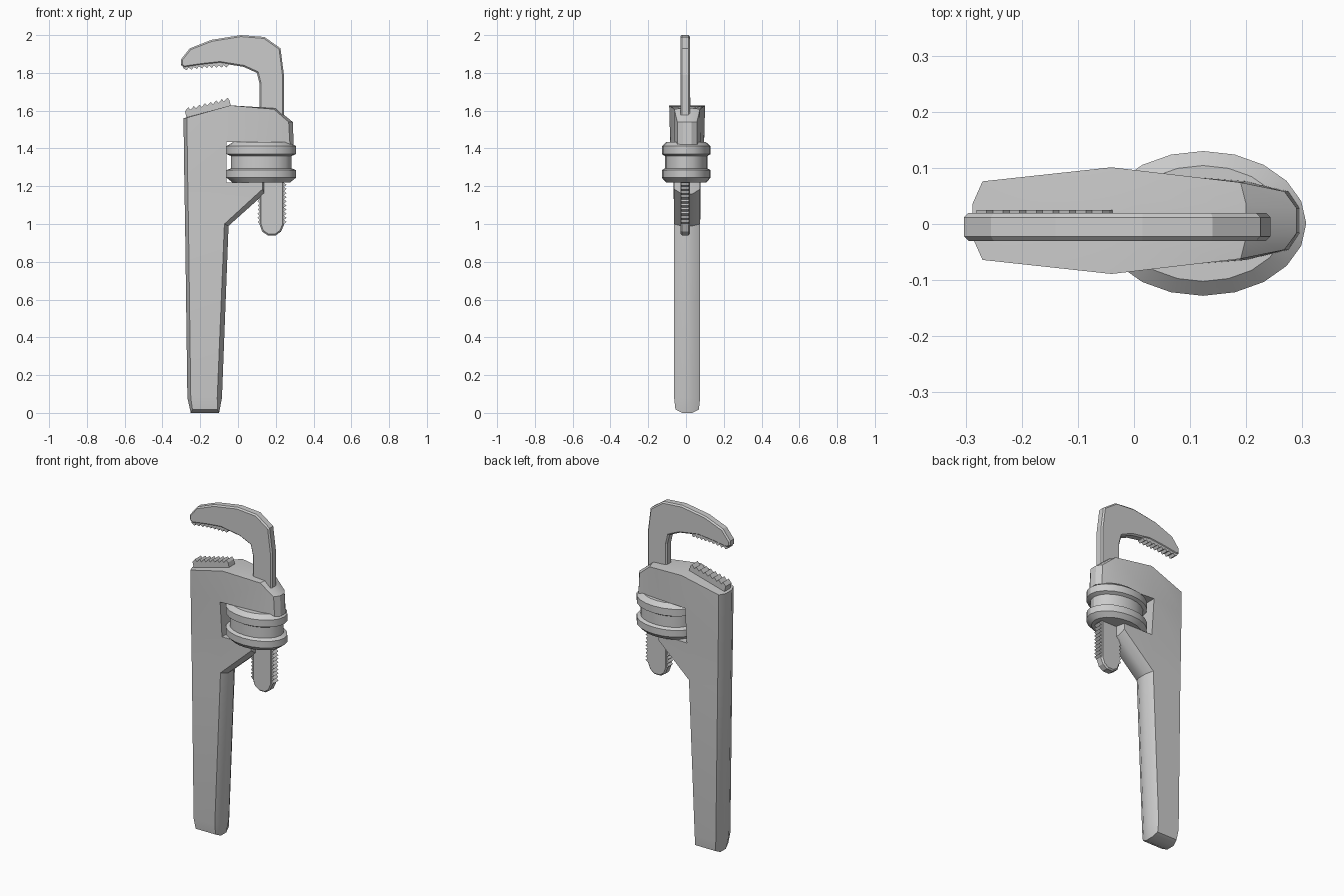
import bpy, bmesh, math
from mathutils import Vector

if "Cube" in bpy.data.objects:
    bpy.data.objects.remove(bpy.data.objects["Cube"])


def finish(name, bm, bevel=0, smooth=None):
    bmesh.ops.recalc_face_normals(bm, faces=bm.faces)
    me = bpy.data.meshes.new(name)
    bm.to_mesh(me)
    bm.free()
    ob = bpy.data.objects.new(name, me)
    bpy.context.collection.objects.link(ob)
    if bevel:
        m = ob.modifiers.new("edge", 'BEVEL')
        m.width, m.segments, m.limit_method = bevel, 1, 'ANGLE'
        m.angle_limit = math.radians(60)
    if smooth:
        bpy.context.view_layer.objects.active = ob
        ob.select_set(True)
        bpy.ops.object.shade_smooth_by_angle(angle=math.radians(smooth))
        ob.select_set(False)
    return ob


def prism(name, pts, y0, y1, bevel=0):
    bm = bmesh.new()
    f = bm.faces.new([bm.verts.new((x, y0, z)) for x, z in pts])
    ext = bmesh.ops.extrude_face_region(bm, geom=[f])["geom"]
    for v in ext:
        if isinstance(v, bmesh.types.BMVert):
            v.co.y = y1
    return finish(name, bm, bevel)


def rack(name, a, b, n, h, base, y0, y1, lean=0.5):
    """Row of n teeth from a to b, teeth on the left of a->b, solid base behind."""
    a, b = Vector(a), Vector(b)
    d = (b - a) / n
    up = Vector((-d.y, d.x)).normalized()
    pts = [a - up * base]
    for i in range(n):
        pts += [a + d * i, a + d * (i + lean) + up * h]
    pts += [b, b - up * base]
    return prism(name, pts, y0, y1)


# Body: outline x, z, half thickness, then inset of the flat face (dx, dz)
S = 0.018
outline = [
    (-.25, 0, .062, S/2, S), (-.10, 0, .062, -S/2, S), (-.085, .08, .069, -.025, 0),
    (-.05, .99, .069, -.022, .01), (.14, 1.16, .069, -.01, .025), (.14, 1.22, .069, -.01, 0),
    (-.06, 1.22, .072, 0, 0), (-.06, 1.435, .09, 0, 0), (.2, 1.435, .07, 0, 0),
    (.295, 1.42, .052, -.02, 0), (.29, 1.54, .052, -.022, 0), (.2, 1.613, .068, -.01, -.005),
    (-.04, 1.628, .095, 0, 0), (-.288, 1.56, .07, S, .003), (-.287, 1.435, .07, S, 0),
    (-.284, 1.22, .07, S, 0), (-.28, .99, .069, S, 0), (-.268, .08, .069, S, 0),
]
patches = [(0, 1, 2, 17), (17, 2, 3, 16), (16, 3, 6, 15), (3, 4, 5, 6), (15, 6, 7, 14),
           (14, 7, 12, 13), (7, 8, 11, 12), (8, 9, 10, 11)]
bm = bmesh.new()
loops = []
for side, edge in ((-1, 0), (-1, 1), (1, 1), (1, 0)):
    loops.append([bm.verts.new((x + (0 if edge else dx),
                                .006 + side * t * (.42 if edge else 1),
                                z + (0 if edge else dz)))
                  for x, z, t, dx, dz in outline])
for p in patches:
    for lp in (loops[0], loops[3]):
        bm.faces.new([lp[i] for i in p])
N = len(outline)
for A, B in zip(loops, loops[1:]):
    for i in range(N):
        j = (i + 1) % N
        bm.faces.new((A[i], A[j], B[j], B[i]))
finish("handle_body", bm, smooth=32)

# Lower jaw teeth on the head
rack("lower_jaw_teeth", (-.281, 1.597), (-.045, 1.655), 8, .016, .04, -.03, .025, .75)

# Hook jaw with its shank
hook = [(-.303, 1.87), (-.255, 1.93), (-.14, 1.975), (.015, 2.0), (.14, 1.99), (.225, 1.93),
        (.243, 1.79), (.243, .995), (.228, .96), (.2, .94), (.158, .94), (.128, .96), (.115, .995),
        (.115, 1.74), (.10, 1.80), (.03, 1.832), (-.095, 1.852), (-.19, 1.842),
        (-.285, 1.828), (-.303, 1.842)]
prism("hook_jaw", hook, -.03, .02, .008)
rack("upper_jaw_teeth", (-.05, 1.842), (-.18, 1.838), 5, .013, .02, -.025, .016, .4)
rack("upper_jaw_tip_teeth", (-.18, 1.838), (-.29, 1.825), 4, .013, .012, -.025, .016, .4)

# Screw threads on both shank edges
rack("shank_thread_right", (.243, 1.24), (.243, 1.0), 11, .014, .02, -.026, .016)
rack("shank_thread_left", (.115, 1.0), (.115, 1.24), 11, .011, .02, -.026, .016)

# Adjusting nut: grooved oval collar
prof = [(.83, 1.22), (1, 1.245), (1, 1.285), (.87, 1.295), (.87, 1.36),
        (1, 1.37), (1, 1.412), (.8, 1.435)]
bm = bmesh.new()
SEG = 20
rings = []
for r, z in prof:
    rings.append([bm.verts.new((.123 + .184 * r * math.cos(math.tau * k / SEG),
                                .001 + .129 * r * math.sin(math.tau * k / SEG), z))
                  for k in range(SEG)])
for A, B in zip(rings, rings[1:]):
    for k in range(SEG):
        m = (k + 1) % SEG
        bm.faces.new((A[k], A[m], B[m], B[k]))
bm.faces.new(rings[0])
bm.faces.new(rings[-1])
finish("adjusting_nut", bm, smooth=25)
